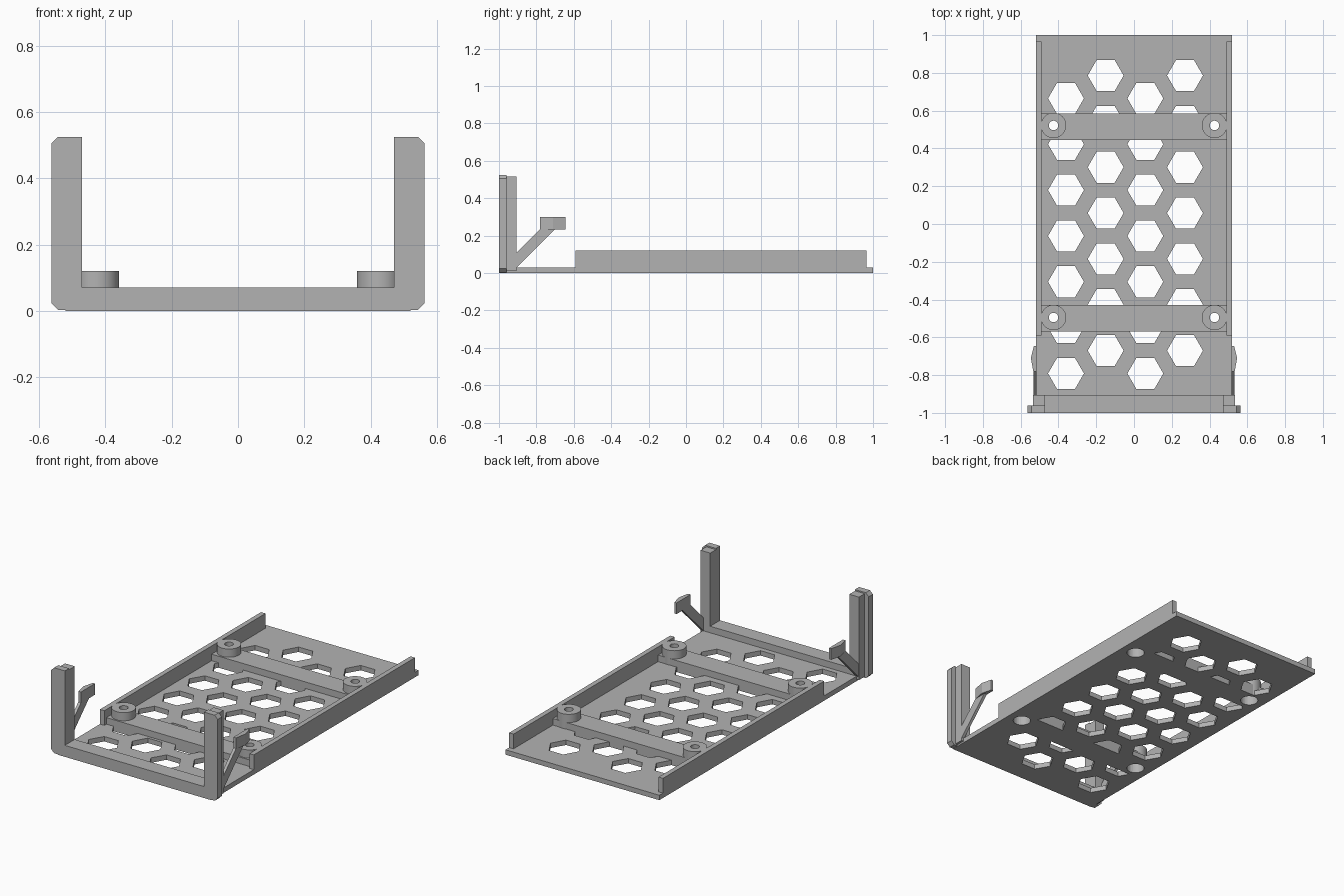
import bpy, bmesh, math
from mathutils import Vector

if "Cube" in bpy.data.objects:
    bpy.data.objects.remove(bpy.data.objects["Cube"])

grey = bpy.data.materials.new("light_grey")
grey.diffuse_color = (0.45, 0.45, 0.45, 1)
grey.use_nodes = True
grey.node_tree.nodes["Principled BSDF"].inputs["Base Color"].default_value = grey.diffuse_color


def finish(name, bm):
    bmesh.ops.recalc_face_normals(bm, faces=bm.faces)
    mesh = bpy.data.meshes.new(name)
    bm.to_mesh(mesh)
    bm.free()
    mesh.materials.append(grey)
    ob = bpy.data.objects.new(name, mesh)
    bpy.context.collection.objects.link(ob)
    return ob


def add_prism(bm, points, direction):
    """Extrude a closed 3D outline along a direction."""
    face = bm.faces.new([bm.verts.new(p) for p in points])
    new = bmesh.ops.extrude_face_region(bm, geom=[face])["geom"]
    verts = [v for v in new if isinstance(v, bmesh.types.BMVert)]
    bmesh.ops.translate(bm, vec=Vector(direction), verts=verts)


def prism(name, points, direction):
    bm = bmesh.new()
    add_prism(bm, points, direction)
    return finish(name, bm)


def box(name, x0, x1, y0, y1, z0, z1):
    return prism(name, [(x0, y0, z0), (x1, y0, z0), (x1, y1, z0), (x0, y1, z0)],
                 (0, 0, z1 - z0))


def ring(x, y, z, r, n):
    return [(x + r * math.cos(2 * math.pi * i / n),
             y + r * math.sin(2 * math.pi * i / n), z) for i in range(n)]


def cut(ob, cutter):
    mod = ob.modifiers.new("cut", 'BOOLEAN')
    mod.operation, mod.solver, mod.object = 'DIFFERENCE', 'EXACT', cutter
    bpy.context.view_layer.objects.active = ob
    bpy.ops.object.modifier_apply(modifier=mod.name)


def cutter(name, shapes):
    bm = bmesh.new()
    for points, height in shapes:
        add_prism(bm, points, (0, 0, height))
    ob = finish(name, bm)
    ob.hide_render = True
    return ob


# Cutters: honeycomb, narrow screw holes, wide screw head recesses
hexes = cutter("hex_cutter", [
    (ring(-0.36 + 0.21 * c, 0.665 + 0.121 * (c % 2) - 0.2427 * r, -0.1, 0.095, 6), 0.3)
    for c in range(4) for r in range(7)])
spots = [(sx * 0.426, y) for sx in (-1, 1) for y in (-0.495, 0.522)]
holes = cutter("screw_cutter", [(ring(x, y, -0.1, 0.025, 32), 0.4) for x, y in spots])
recesses = cutter("recess_cutter", [(ring(x, y, -0.1, 0.05, 32), 0.17) for x, y in spots])

# Perforated base plate
plate = box("base_plate", -0.52, 0.52, -1, 1, 0, 0.03)
cut(plate, hexes)
cut(plate, recesses)

# Cross bars with screw bosses
for label, y in (("front", -0.5), ("back", 0.515)):
    bar = box(label + "_cross_bar", -0.49, 0.49, y - 0.07, y + 0.07, 0, 0.07)
    cut(bar, recesses)
for i, (x, y) in enumerate(spots):
    boss = prism(f"screw_boss_{i + 1}", ring(x, y, 0, 0.067, 48), (0, 0, 0.12))
    cut(boss, recesses)
    cut(boss, holes)
    bpy.ops.object.select_all(action='DESELECT')
    boss.select_set(True)
    bpy.context.view_layer.objects.active = boss
    bpy.ops.object.shade_smooth_by_angle(angle=math.radians(30))

for ob in (hexes, holes, recesses):
    bpy.data.objects.remove(ob)


# U-shaped front frame: wide chamfered flange and narrower block behind it
def u_frame(name, half, z0, z1, c, y0, y1):
    right = [(half - c, z0), (half, z0 + c), (half, z1 - c), (half - c, z1),
             (0.47, z1), (0.47, 0.07)]
    if c == 0:
        right = [(half, z0), (half, z1), (0.47, z1), (0.47, 0.07)]
    outline = right + [(-x, z) for x, z in reversed(right)]
    return prism(name, [(x, y0, z) for x, z in outline], (0, y1 - y0, 0))


u_frame("front_flange", 0.563, 0.003, 0.525, 0.02, -1, -0.96)
u_frame("front_frame", 0.535, 0.01, 0.517, 0, -0.96, -0.905)

# Side rails and snap clips
for side, s in (("left", -1), ("right", 1)):
    box(side + "_rail", min(s * 0.49, s * 0.52), max(s * 0.49, s * 0.52),
        -0.59, 0.965, 0, 0.12)
    arm = [(-0.91, 0.025), (-0.70, 0.235), (-0.78, 0.235), (-0.91, 0.105)]
    prism(side + "_clip_arm", [(s * 0.515, y, z) for y, z in arm], (s * 0.018, 0, 0))
    head = [(0.515, -0.78), (0.533, -0.78), (0.546, -0.71), (0.53, -0.645), (0.515, -0.645)]
    prism(side + "_clip_head", [(s * x, y, 0.232) for x, y in head], (0, 0, 0.068))
